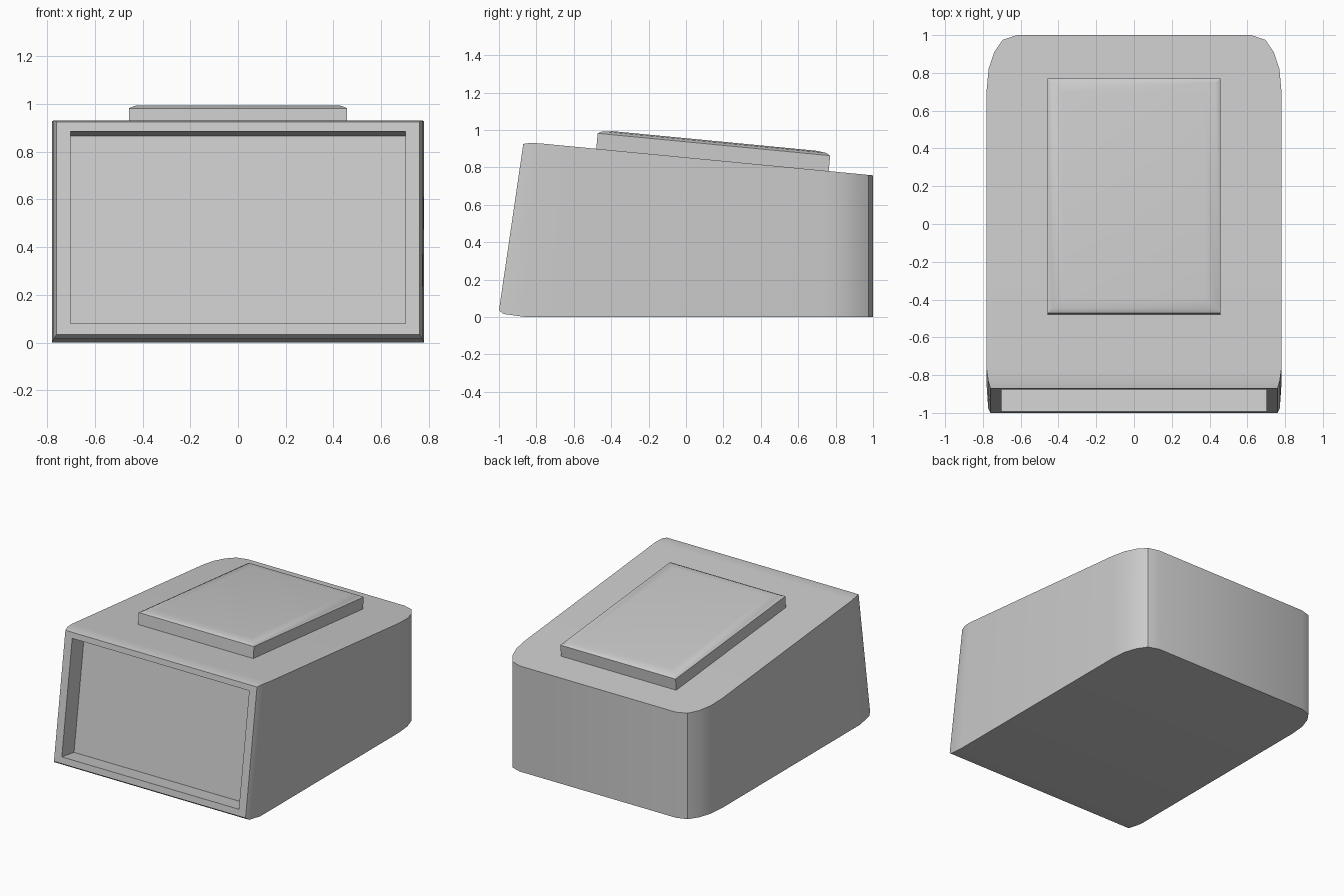
import bpy, bmesh
from math import radians
from mathutils import Vector

if "Cube" in bpy.data.objects:
    bpy.data.objects.remove(bpy.data.objects["Cube"])


def loft(name, rings, angle=30):
    """Skin a list of equal-sized point rings and cap both ends."""
    bm = bmesh.new()
    loops = [[bm.verts.new(p) for p in ring] for ring in rings]
    for a, b in zip(loops, loops[1:]):
        n = len(a)
        for i in range(n):
            j = (i + 1) % n
            bm.faces.new((a[i], a[j], b[j], b[i]))
    bm.faces.new(loops[0])
    bm.faces.new(loops[-1])
    bmesh.ops.recalc_face_normals(bm, faces=bm.faces)
    mesh = bpy.data.meshes.new(name)
    bm.to_mesh(mesh)
    bm.free()
    obj = bpy.data.objects.new(name, mesh)
    bpy.context.collection.objects.link(obj)
    bpy.ops.object.select_all(action='DESELECT')
    obj.select_set(True)
    bpy.context.view_layer.objects.active = obj
    bpy.ops.object.shade_smooth_by_angle(angle=radians(angle))
    return obj


def section(x, bottom, top):
    """Rectangular section: half width, then (y, z) of lower and upper edges."""
    return [Vector(p) for p in ((-x, *bottom), (x, *bottom), (x, *top), (-x, *top))]


SLOPE = -0.096


def roof(y):
    return 0.927 + SLOPE * (y + 0.77)


# housing: recessed screen, leaning bezel, softened rim, rounded rear corners
def on_face(z):
    return (-1 + 0.13 * (z - 0.035) / 0.89, z)


opening = section(0.702, on_face(0.08), on_face(0.885))
inward = Vector((0, 0.89, -0.13)).normalized() * 0.14
housing = [
    [p + inward for p in opening],
    opening,
    section(0.76, (-1, 0.035), (-0.87, 0.925)),
    section(0.772, (-0.975, 0.016), (-0.83, 0.931)),
    section(0.78, (-0.86, 0), (-0.77, roof(-0.77))),
]
for x, y in ((0.78, 0.71), (0.77, 0.82), (0.74, 0.91), (0.695, 0.975), (0.62, 1)):
    housing.append(section(x, (y, 0), (y, roof(y))))
loft("housing", housing, 25)

# raised top panel: sits square to the sloping roof, with a slightly domed top
normal = Vector((0, -SLOPE, 1)).normalized()


def panel_ring(inset, height):
    x, y0, y1 = 0.457 - inset, -0.48 + inset, 0.763 - inset
    return [Vector((px, py, roof(py))) + normal * height
            for px, py in ((-x, y0), (x, y0), (x, y1), (-x, y1))]


loft("top_panel", [panel_ring(0, -0.02), panel_ring(0, 0.083),
                   panel_ring(0.025, 0.096), panel_ring(0.08, 0.102)], 35)
